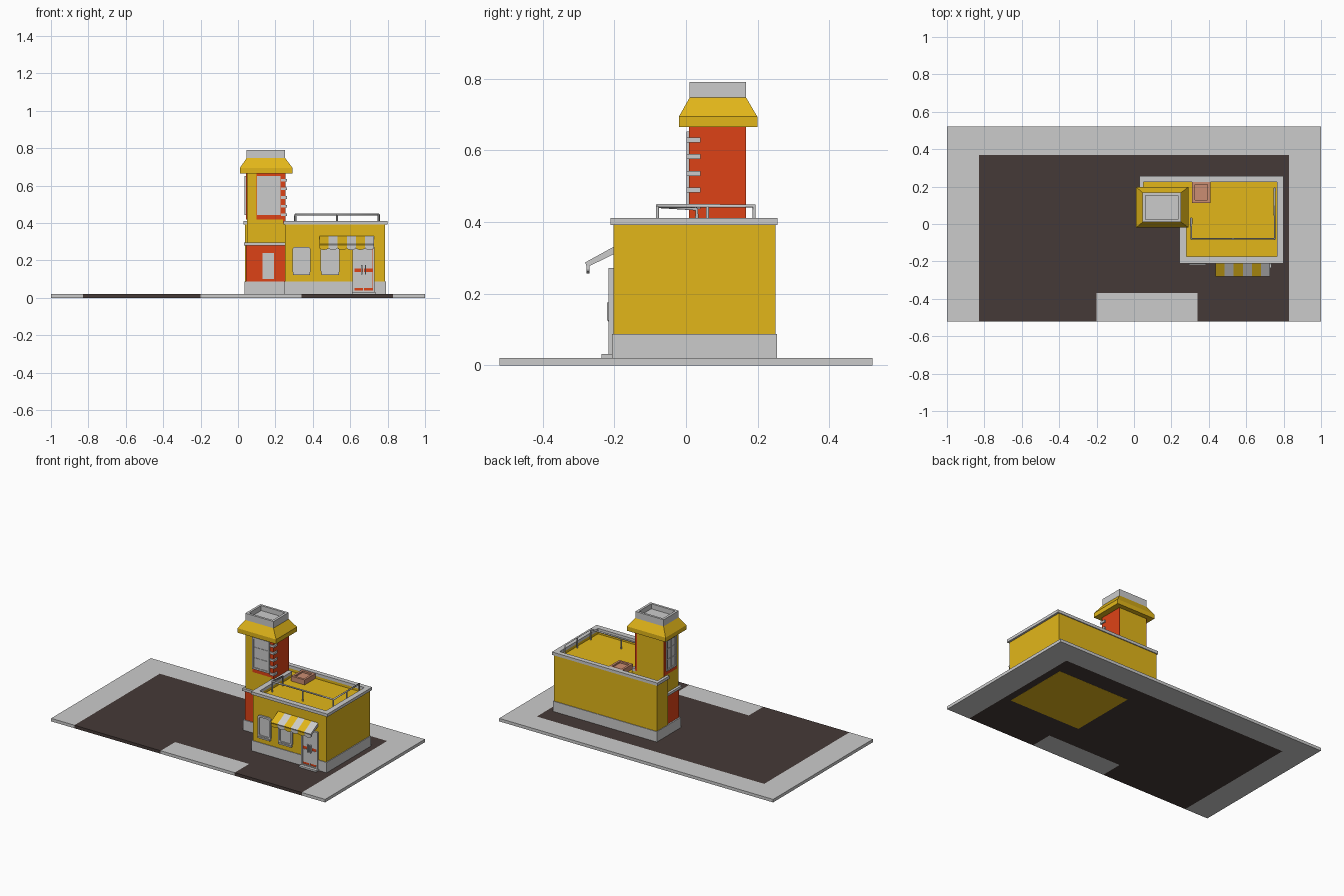
import bpy, bmesh, math

if "Cube" in bpy.data.objects:
    bpy.data.objects.remove(bpy.data.objects["Cube"])


def material(name, rgb):
    m = bpy.data.materials.new(name)
    m.diffuse_color = (*rgb, 1)
    m.use_nodes = True
    m.node_tree.nodes["Principled BSDF"].inputs["Base Color"].default_value = m.diffuse_color
    return m


YEL = material("yellow", (0.76, 0.47, 0.01))
RED = material("red", (0.73, 0.055, 0.008))
DARK = material("asphalt", (0.06, 0.042, 0.038))
SALMON = material("salmon", (0.6, 0.27, 0.17))


def finish(name, bm, mat):
    bmesh.ops.recalc_face_normals(bm, faces=bm.faces)
    me = bpy.data.meshes.new(name)
    bm.to_mesh(me)
    bm.free()
    ob = bpy.data.objects.new(name, me)
    bpy.context.collection.objects.link(ob)
    if mat:
        me.materials.append(mat)
    return ob


def extrude(name, pts, a, b, axis="z", mat=None, hole=None):
    """Extrude a 2D outline from a to b along an axis, optionally as a ring."""
    put = {"z": lambda u, v, t: (u, v, t), "y": lambda u, v, t: (u, t, v),
           "x": lambda u, v, t: (t, u, v)}[axis]
    bm = bmesh.new()
    n = len(pts)

    def walls(p):
        lo, hi = ([bm.verts.new(put(u, v, t)) for u, v in p] for t in (a, b))
        for i in range(n):
            j = (i + 1) % n
            bm.faces.new((lo[i], lo[j], hi[j], hi[i]))
        return lo, hi

    outer = walls(pts)
    if hole:
        for o, q in zip(outer, walls(hole)):
            for i in range(n):
                j = (i + 1) % n
                bm.faces.new((o[i], o[j], q[j], q[i]))
    else:
        for o in outer:
            bm.faces.new(o)
    return finish(name, bm, mat)


def rect(x0, x1, y0, y1):
    return [(x0, y0), (x1, y0), (x1, y1), (x0, y1)]


def rounded(x0, x1, y0, y1, r, s=3):
    out = []
    for k, (cx, cy) in enumerate(rect(x0 + r, x1 - r, y0 + r, y1 - r)):
        for i in range(s + 1):
            t = math.pi * (1 + k / 2 + i / s / 2)
            out.append((cx + r * math.cos(t), cy + r * math.sin(t)))
    return out


def box(name, x0, x1, y0, y1, z0, z1, mat=None):
    return extrude(name, rect(x0, x1, y0, y1), z0, z1, "z", mat)


def pipe(name, pts, r):
    cu = bpy.data.curves.new(name, "CURVE")
    cu.dimensions = "3D"
    cu.bevel_depth, cu.bevel_resolution, cu.use_fill_caps = r, 1, True
    sp = cu.splines.new("POLY")
    sp.points.add(len(pts) - 1)
    for p, c in zip(sp.points, pts):
        p.co = (*c, 1)
    ob = bpy.data.objects.new(name, cu)
    bpy.context.collection.objects.link(ob)


# Ground: pavement on three sides, asphalt yard, front entry slab
box("pavement_left", -1, -.83, -.52, .52, 0, .02)
box("pavement_right", .83, 1, -.52, .52, 0, .02)
box("pavement_back", -.83, .83, .37, .52, 0, .02)
box("asphalt_back", -.83, .83, -.37, .37, 0, .02, DARK)
box("asphalt_left", -.83, -.2, -.52, -.37, 0, .02, DARK)
box("asphalt_right", .34, .83, -.52, -.37, 0, .02, DARK)
box("entry_slab", -.2, .34, -.52, -.37, 0, .02)
box("building_floor", .26, .78, -.2, .25, -.0005, .001, YEL)

# Main building: L-shaped plinth, walls, raised roof edge
extrude("plinth", [(.035, .254), (.035, .003), (.245, .003), (.245, -.207), (.792, -.207), (.792, .254)],
        .015, .088)
wall = [(.038, .25), (.038, .135), (.25, .135), (.25, -.203), (.787, -.203), (.787, .25)]
inner = [(.05, .225), (.05, .165), (.28, .165), (.28, -.175), (.765, -.175), (.765, .225)]
coping = [(.03, .256), (.03, .13), (.243, .13), (.243, -.211), (.8, -.211), (.8, .256)]
extrude("walls", wall, .085, .375, "z", YEL)
extrude("roof_edge_wall", wall, .375, .392, "z", YEL, inner)
extrude("coping", coping, .392, .411, "z", None, inner)

# Roof hatch and pipe railing
extrude("hatch_rim", rect(.31, .408, .112, .225), .375, .408, "z", SALMON, rect(.325, .393, .127, .21))
box("hatch_lid", .323, .395, .125, .212, .375, .398, SALMON)
pipe("railing", [(.306, .03, .375), (.306, .03, .436), (.306, -.08, .445), (.752, -.08, .445),
                 (.752, .19, .445), (.752, .19, .375)], .006)
for i, (x, y) in enumerate([(.306, -.08), (.53, -.08), (.752, -.08), (.752, .06)]):
    pipe(f"railing_post_{i}", [(x, y, .375), (x, y, .445)], .005)

# Tower shaft, red lower storey, ledge and plain door
box("tower_shaft", .047, .25, .012, .168, .08, .67, YEL)
box("tower_lower_storey", .044, .25, .009, .134, .088, .28, RED)
box("tower_ledge", .032, .25, -.002, .14, .28, .296)
box("tower_door", .132, .193, .004, .02, .1, .24)

# Red panels and tower windows
box("red_panel_front", .1, .252, .009, .02, .418, .667, RED)
box("red_panel_right", .24, .253, .009, .168, .4, .667, RED)
box("red_panel_left", .044, .06, .03, .168, .418, .667, RED)


def tower_window(name, u0, u1, face, axis):
    z0, z1 = .443, .652
    m = (u0 + u1) / 2
    w = .011
    a, b = face - .009, face + .008
    extrude(name + "_frame", rect(u0, u1, z0, z1), a, b, axis, None, rect(u0 + w, u1 - w, z0 + w, z1 - w))
    extrude(name + "_pane", rect(u0 + .005, u1 - .005, z0 + .005, z1 - .005), face - .003, b, axis)
    extrude(name + "_mullion", rect(m - .004, m + .004, z0 + w, z1 - w), a + .002, b, axis)
    for k, z in enumerate((.515, .585)):
        extrude(f"{name}_bar_{k}", rect(u0 + w, u1 - w, z - .003, z + .003), a + .003, b, axis)


tower_window("tower_front_window", .102, .226, .01, "y")
tower_window("tower_left_window", .045, .145, .045, "x")

# Corner stones stepping up the tower edge
for i in range(5):
    z = .443 + i * .0465
    box(f"corner_stone_{i}", .23, .262, .001, .04, z - .007, z + .007)

# Flared tower cap with open crown
box("cap_skirt", .01, .292, -.02, .199, .665, .694, YEL)
bm = bmesh.new()
lo, hi = ([bm.verts.new((x, y, z)) for x, y in rect(*r)] for r, z in
          (((.01, .292, -.02, .199), .694), ((.046, .252, .01, .168), .747)))
bm.faces.new(lo)
bm.faces.new(hi)
for i in range(4):
    bm.faces.new((lo[i], lo[i - 1], hi[i - 1], hi[i]))
finish("cap_slope", bm, YEL)
extrude("crown", rect(.046, .252, .01, .168), .746, .791, "z", None, rect(.062, .236, .025, .153))
box("crown_floor", .055, .243, .02, .158, .746, .758)

# Front windows with rounded frames
for name, x0, x1 in (("window_left", .291, .388), ("window_right", .442, .543)):
    z0, z1, w = .128, .272, .012
    extrude(name + "_frame", rounded(x0, x1, z0, z1, .016), -.214, -.195, "y", None,
            rounded(x0 + w, x1 - w, z0 + w, z1 - w, .01))
    extrude(name + "_pane", rounded(x0 + .006, x1 - .006, z0 + .006, z1 - .006, .012), -.206, -.195, "y")
    box(name + "_sill", x0 + .004, x1 - .004, -.218, -.2, z0 - .006, z0 + .004)

# Double door, red trim and step
box("door_step", .61, .735, -.236, -.2, .015, .031)
extrude("door_frame", rect(.613, .73, .03, .272), -.216, -.195, "y", None, rect(.622, .721, .038, .262))
box("door_backing", .615, .728, -.209, -.195, .032, .268, RED)
for i, x in enumerate((.624, .674)):
    box(f"door_lower_panel_{i}", x, x + .045, -.212, -.2, .052, .138)
    box(f"door_glass_{i}", x, x + .045, -.212, -.2, .157, .26)
    box(f"door_handle_{i}", x + (.034 if i == 0 else .004), x + (.041 if i == 0 else .011),
        -.221, -.205, .125, .175)
box("door_middle_post", .669, .674, -.214, -.2, .038, .262)

# Striped awning with scalloped valance
n, ax0, ax1 = 6, .435, .728
w = (ax1 - ax0) / n
slope = [(-.2, .332), (-.282, .287), (-.276, .274), (-.2, .311)]
for i in range(n):
    x0, mat = ax0 + i * w, None if i % 2 else YEL
    extrude(f"awning_stripe_{i}", slope, x0, x0 + w, "x", mat)
    scallop = [(x0, .279), (x0, .267)]
    scallop += [(x0 + w / 2 - w / 2 * math.cos(math.pi * k / 6), .267 - .011 * math.sin(math.pi * k / 6))
                for k in range(1, 6)] + [(x0 + w, .267), (x0 + w, .279)]
    extrude(f"awning_valance_{i}", scallop, -.277, -.269, "y", mat)
